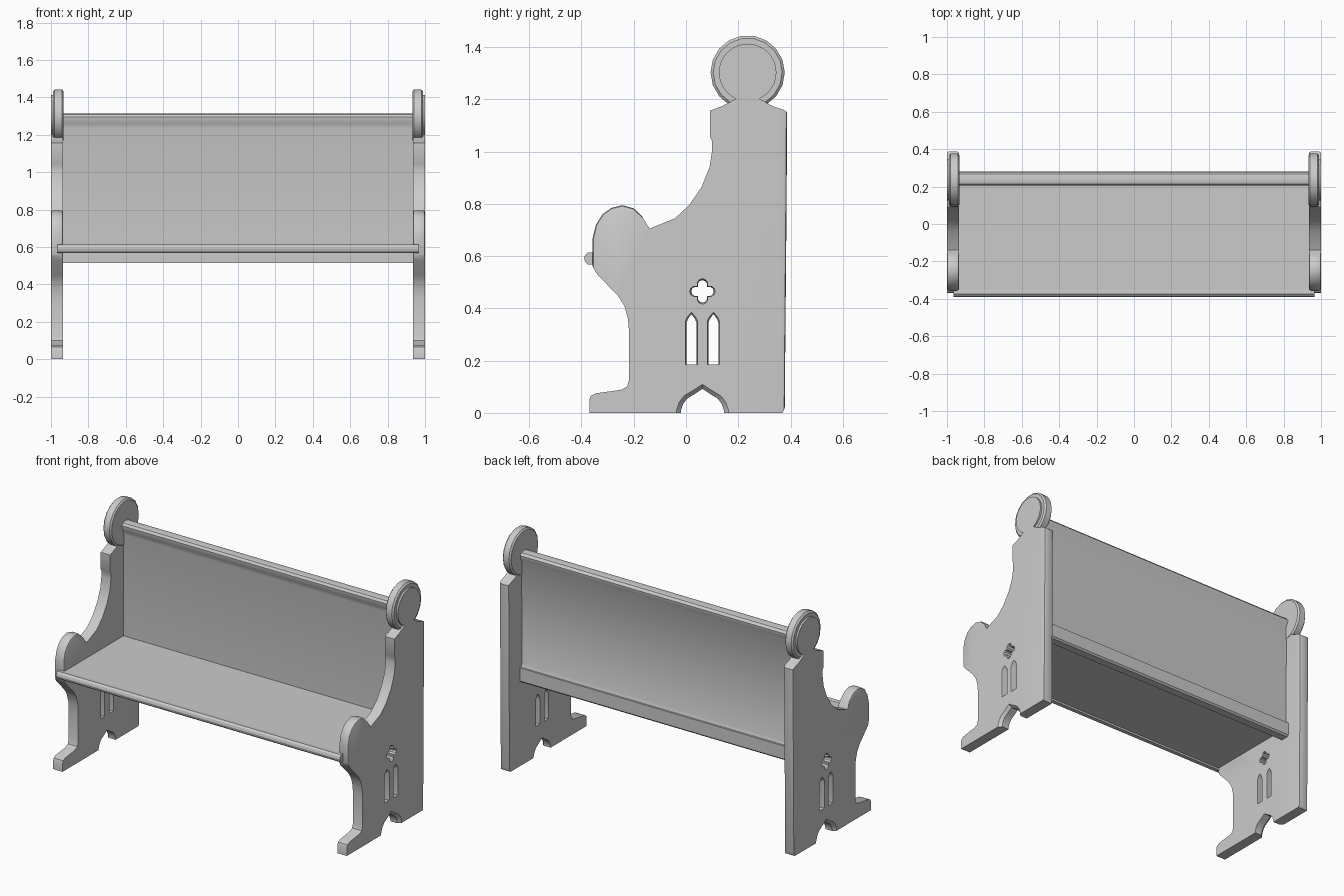
import bpy, bmesh, math

if "Cube" in bpy.data.objects:
    bpy.data.objects.remove(bpy.data.objects["Cube"])

def loft(name, sections):
    """Solid through matching (y, z) outlines, each placed at its own x."""
    bm = bmesh.new()
    rings = [[bm.verts.new((x, y, z)) for y, z in pts] for x, pts in sections]
    n = len(rings[0])
    bm.faces.new(rings[0])
    bm.faces.new(rings[-1])
    for a, b in zip(rings, rings[1:]):
        for i in range(n):
            bm.faces.new((a[i], a[(i + 1) % n], b[(i + 1) % n], b[i]))
    bmesh.ops.recalc_face_normals(bm, faces=bm.faces[:])
    me = bpy.data.meshes.new(name)
    bm.to_mesh(me)
    bm.free()
    ob = bpy.data.objects.new(name, me)
    bpy.context.collection.objects.link(ob)
    return ob

def prism(name, pts, x0, x1):
    return loft(name, [(x0, pts), (x1, pts)])

def arc(cy, cz, r, a0, a1, n):
    return [(cy + r * math.cos(math.radians(a0 + (a1 - a0) * i / n)),
             cz + r * math.sin(math.radians(a0 + (a1 - a0) * i / n))) for i in range(n + 1)]

def bevel_edges(ob, test, width, segs=2):
    bm = bmesh.new()
    bm.from_mesh(ob.data)
    edges = [e for e in bm.edges if abs(e.verts[0].co.x - e.verts[1].co.x) < 1e-5
             and all(test(v.co) for v in e.verts)]
    bmesh.ops.bevel(bm, geom=edges, offset=width, segments=segs, profile=0.5, affect='EDGES')
    bm.to_mesh(ob.data)
    bm.free()

def smooth(ob):
    bpy.ops.object.select_all(action='DESELECT')
    ob.select_set(True)
    bpy.context.view_layer.objects.active = ob
    bpy.ops.object.shade_smooth_by_angle(angle=math.radians(30))

def mirror(ob):
    ob.modifiers.new("mirror", 'MIRROR').use_axis = (True, False, False)

# Carved end panel, with the round head included in the outline
HY, HZ = 0.236, 1.303
profile = [(-.37, 0), (-.37, .05), (-.364, .066), (-.345, .075), (-.25, .088), (-.226, .1),
           (-.218, .125), (-.218, .31), (-.222, .36), (-.236, .41), (-.262, .45), (-.34, .53),
           (-.357, .56), (-.357, .67), (-.345, .72), (-.32, .76), (-.285, .785), (-.243, .795),
           (-.2, .783), (-.17, .755), (-.14, .705), (-.042, .745), (.012, .795), (.06, .865),
           (.09, .94), (.1, 1.005), (.1, 1.04), (.092, 1.055), (.092, 1.157), (.14, 1.175)]
profile += arc(HY, HZ, .11, 246, -66, 28)
profile += [(.33, 1.175), (.375, 1.16), (.387, 1.15), (.385, .8), (.378, .02), (.37, 0)]
panel = prism("end_panel", profile, .935, 1.0)
bevel_edges(panel, lambda c: c.y < -.15 and .55 < c.z, .012)
bevel_edges(panel, lambda c: c.y > .372 and c.z < 1.155, .01)

# Tracery openings, flared toward the outer face
def opening(pts, sy, sz, cy, cz):
    big = [(cy + (y - cy) * sy, cz + (z - cz) * sz) for y, z in pts]
    return loft("opening_cutter", [(.9, pts), (.982, pts), (1.001, big), (1.05, big)])

def lancet(cy, w):
    pts = [(cy - w, .185), (cy + w, .185), (cy + w, .345), (cy + w * .7, .36),
           (cy, .378), (cy - w * .7, .36), (cy - w, .345)]
    return opening(pts, 1.25, 1.04, cy, .185)

CY, CZ = .063, .465
quatrefoil = []
for k in range(4):
    a = math.radians(90 * k)
    quatrefoil += arc(CY + .025 * math.cos(a), CZ + .025 * math.sin(a), .018,
                      90 * k - 110, 90 * k + 110, 6)
half = [(.082, -.05), (.082, .01), (.074, .034), (.058, .055), (.03, .072)]
arch = [(CY + y, z) for y, z in half] + [(CY, .092)] + [(CY - y, z) for y, z in reversed(half)]

for cutter in (lancet(.021, .019), lancet(.105, .019),
               opening(quatrefoil, 1.15, 1.15, CY, CZ), opening(arch, 1.22, 1.2, CY, 0)):
    mod = panel.modifiers.new("cut", 'BOOLEAN')
    mod.object = cutter
    mod.solver = 'EXACT'
    bpy.context.view_layer.objects.active = panel
    bpy.ops.object.modifier_apply(modifier=mod.name)
    bpy.data.objects.remove(cutter)
smooth(panel)
mirror(panel)

# Round finial ring around the head
rim, core = arc(HY, HZ, .142, 0, 340, 17)[:18], arc(HY, HZ, .132, 0, 340, 17)[:18]
ring = loft("finial_disc", [(.933, core), (.941, rim), (.98, rim), (.989, core)])
smooth(ring)
mirror(ring)

# Backrest with rolled top and thicker bottom rail
back = prism("backrest", [(.222, .515), (.222, 1.235), (.216, 1.258), (.207, 1.275), (.205, 1.295),
                          (.215, 1.309), (.24, 1.315), (.266, 1.309), (.278, 1.295), (.276, 1.275),
                          (.262, 1.25), (.26, .625), (.268, .605), (.28, .605), (.28, .525),
                          (.27, .515)], -.94, .94)
smooth(back)

# Seat board and its rounded front nosing
seat = prism("seat", [(-.36, .58), (-.36, .611), (.23, .611), (.23, .58)], -.94, .94)
nosing = prism("seat_nosing", [(-.35, .568), (-.375, .568), (-.386, .577), (-.39, .591),
                               (-.386, .605), (-.375, .614), (-.35, .612)], -.94, .94)
smooth(nosing)
# Nosing ends lapping over the panel fronts
lap = prism("nosing_end", [(-.354, .568), (-.375, .568), (-.386, .577), (-.39, .591),
                           (-.386, .605), (-.375, .614), (-.354, .614)], .94, .966)
smooth(lap)
mirror(lap)
